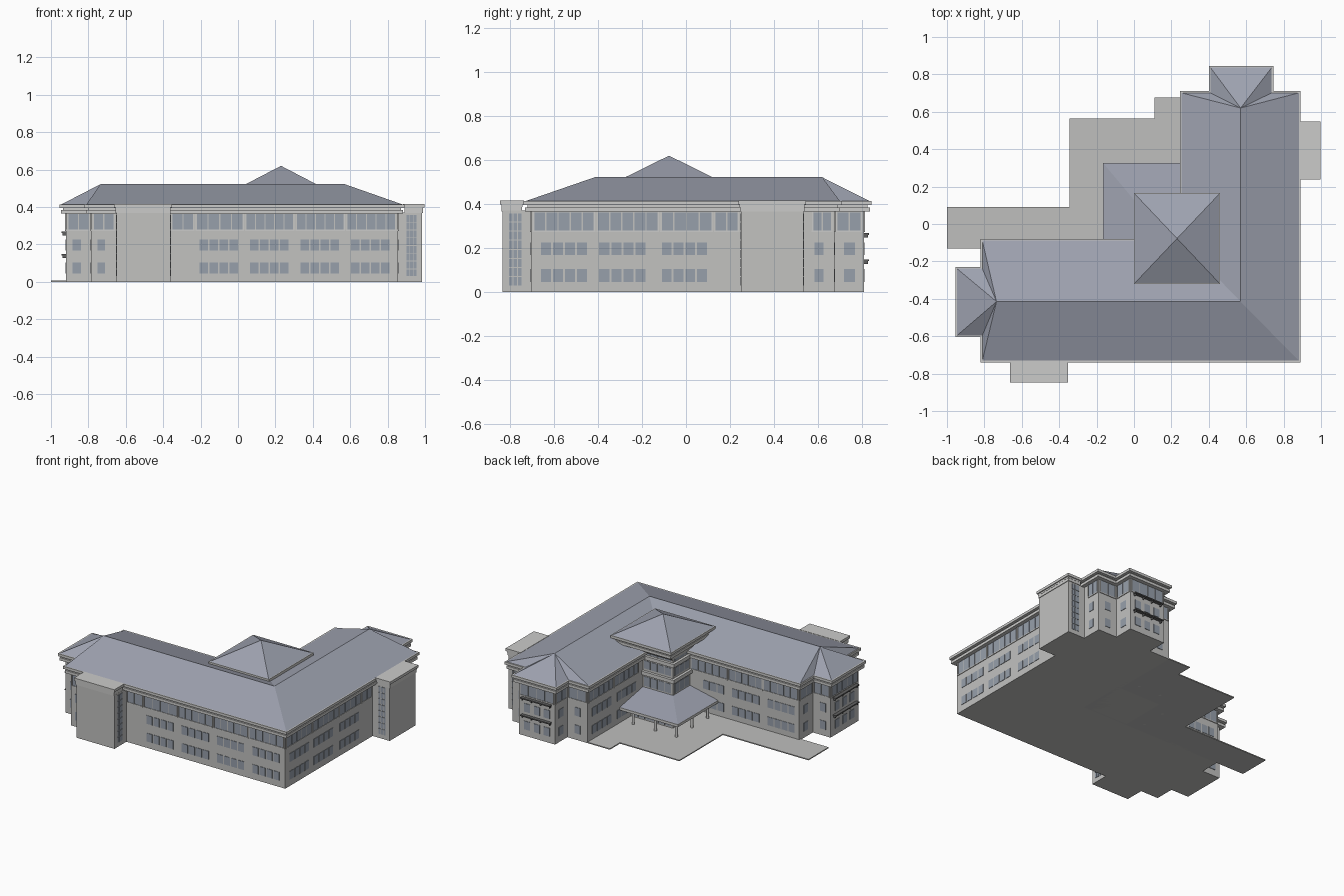
import bpy, bmesh

if "Cube" in bpy.data.objects:
    bpy.data.objects.remove(bpy.data.objects["Cube"])


def material(name, rgb):
    m = bpy.data.materials.new(name)
    m.use_nodes = True
    m.diffuse_color = (*rgb, 1)
    m.node_tree.nodes["Principled BSDF"].inputs["Base Color"].default_value = (*rgb, 1)
    return m


WALL = material("wall grey", (.54, .54, .53))
TRIM = material("trim light grey", (.6, .6, .59))
ROOF = material("roof slate blue", (.34, .36, .43))
GLASS = material("window blue grey", (.31, .35, .41))
PAVING = material("paving grey", (.52, .52, .51))
DARK = material("sunshade dark grey", (.12, .12, .12))


def finish(name, bm, mat):
    bmesh.ops.recalc_face_normals(bm, faces=bm.faces)
    me = bpy.data.meshes.new(name)
    bm.to_mesh(me)
    bm.free()
    me.materials.append(mat)
    ob = bpy.data.objects.new(name, me)
    bpy.context.collection.objects.link(ob)
    return ob


def offset(poly, d):
    """Grow a right-angled counter-clockwise outline by d."""
    out = []
    for i, (x, y) in enumerate(poly):
        px, py = poly[i - 1]
        nx, ny = poly[(i + 1) % len(poly)]
        sign = lambda v: (v > 1e-6) - (v < -1e-6)
        ax, ay = sign(x - px), sign(y - py)
        bx, by = sign(nx - x), sign(ny - y)
        out.append((x + d * (ay + by), y - d * (ax + bx)))
    return out


def rect(x0, x1, y0, y1):
    return [(x0, y0), (x1, y0), (x1, y1), (x0, y1)]


def add_prism(bm, low, z0, z1, high=None):
    a = [bm.verts.new((*p, z0)) for p in low]
    b = [bm.verts.new((*p, z1)) for p in (high or low)]
    bm.faces.new(a[::-1])
    bm.faces.new(b)
    for i in range(len(a)):
        j = (i + 1) % len(a)
        bm.faces.new((a[i], a[j], b[j], b[i]))


def prism(name, low, z0, z1, mat, high=None):
    bm = bmesh.new()
    add_prism(bm, low, z0, z1, high)
    return finish(name, bm, mat)


def fascia(name, outline, z, reach):
    """Two projecting bands with a recessed joint between them."""
    bm = bmesh.new()
    add_prism(bm, offset(outline, reach - .008), z, z + .019)
    add_prism(bm, offset(outline, reach * .45), z + .019, z + .03)
    add_prism(bm, offset(outline, reach), z + .03, z + .048)
    finish(name, bm, TRIM)


# Main L-shaped block with its two end bays
body = [(-.785, -.705), (.855, -.705), (.855, .675), (.71, .675), (.71, .81),
        (.435, .81), (.435, .675), (.28, .675), (.28, -.115), (-.785, -.115),
        (-.785, -.265), (-.92, -.265), (-.92, -.57), (-.785, -.57)]
prism("main_walls", body, 0, .37, WALL)
fascia("main_fascia", body, .365, .035)

# Hipped roof: long slopes plus a fan of faces over each end bay
bm = bmesh.new()
e = [bm.verts.new((*p, .413)) for p in offset(body, .026)]
west, corner, north = [bm.verts.new((x, y, .522)) for x, y in
                       ((-.735, -.415), (.57, -.415), (.57, .62))]
for f in ((e[0], e[1], corner, west), (e[1], e[2], north, corner),
          (e[7], e[8], corner, north), (e[8], e[9], west, corner)):
    bm.faces.new(f)
for i in range(2, 7):
    bm.faces.new((e[i], e[i + 1], north))
for i in range(9, 14):
    bm.faces.new((e[i], e[(i + 1) % 14], west))
finish("main_roof", bm, ROOF)

# Stair towers
for name, r, cap in (("south_stair", (-.65, -.36, -.835, -.69), (-.65, -.365, -.835, -.75)),
                     ("east_stair", (.84, .985, .25, .535), (.895, .985, .25, .535))):
    prism(name + "_walls", rect(*r), 0, .37, WALL)
    fascia(name + "_fascia", rect(*cap), .367, .012)

# Corner tower with pyramid roof
shaft = rect(.05, .41, -.225, .07)
prism("corner_tower", shaft, 0, .47, WALL)
eave = rect(.025, .435, -.295, .14)
prism("corner_tower_soffit", shaft, .4, .456, WALL, eave)
fascia("corner_tower_fascia", eave, .455, .026)
bm = bmesh.new()
ring = [bm.verts.new((*p, .503)) for p in offset(eave, .02)]
apex = bm.verts.new((.23, -.0775, .62))
for i in range(4):
    bm.faces.new((ring[i], ring[(i + 1) % 4], apex))
finish("corner_tower_roof", bm, ROOF)
for i, z in enumerate((.13, .25, .36)):
    prism(f"corner_tower_ledge_{i}", offset(shaft, .018), z, z + .025, TRIM)

# Entrance hall, canopy and columns
hall = rect(-.04, .28, -.12, .2)
prism("entrance_hall", hall, 0, .1, WALL)
canopy = rect(-.155, .28, -.115, .315)
prism("canopy_edge", offset(canopy, .01), .095, .113, TRIM)
bm = bmesh.new()
c = [bm.verts.new(v) for v in ((-.163, -.115, .114), (-.163, .323, .114), (.28, .323, .114),
                               (.28, .07, .16), (.05, .07, .16), (.05, -.115, .16))]
bm.faces.new((c[0], c[5], c[4], c[1]))
bm.faces.new((c[1], c[4], c[3], c[2]))
finish("canopy_roof", bm, ROOF)
for i, (x, y) in enumerate(((-.13, .29), (.03, .29), (.2, .29), (-.13, .12), (-.13, -.05))):
    bpy.ops.mesh.primitive_cylinder_add(vertices=12, radius=.009, depth=.1, location=(x, y, .05))
    bpy.context.object.name = f"canopy_column_{i}"
    bpy.context.object.data.materials.append(TRIM)

# Paved forecourt
prism("forecourt", [(-1, -.13), (-.5, -.13), (.3, -.13), (.3, .675), (.11, .675), (.11, .565),
                    (-.345, .565), (-.345, .09), (-1, .09)], 0, .007, PAVING)

# Glazing: plates lying on the walls
glass, frames = bmesh.new(), bmesh.new()


def plate(bm, axis, at, a0, a1, z0, z1, d=.003):
    r = (at - d, at + d, a0, a1) if axis == "x" else (a0, a1, at - d, at + d)
    add_prism(bm, rect(*r), z0, z1)


def panes(axis, at, a0, a1, z0, z1, count, gap):
    w = (a1 - a0 + gap) / count
    for i in range(count):
        s = a0 + i * w
        plate(glass, axis, at, s, s + w - gap, z0, z1)


def strip(axis, at, a0, a1):
    """Top-storey ribbon window with sill and end piers."""
    panes(axis, at, a0, a1, .28, .362, max(2, round((a1 - a0) / .055)), .006)
    plate(frames, axis, at, a0 - .008, a1 + .008, .272, .279, .0045)
    for p in (a0 - .006, a1 + .002):
        plate(frames, axis, at, p, p + .004, .279, .365, .0045)


def lower(axis, at, a0, a1):
    """Windows of the two lower storeys."""
    for z in (.045, .167):
        panes(axis, at, a0, a1, z, z + .058, max(1, round((a1 - a0) / .052)), .009)


facades = [
    ("y", -.705, [(-.77, -.665), (-.35, -.24), (-.22, .025), (.045, .295), (.315, .565), (.585, .84)],
     [(-.75, -.71), (-.205, 0), (.065, .27), (.335, .54), (.605, .81)]),
    ("x", .855, [(-.69, -.42), (-.4, -.13), (-.11, .115), (.135, .235), (.58, .66)],
     [(-.66, -.45), (-.395, -.185), (-.11, .095), (.585, .625)]),
    ("y", -.115, [(-.77, -.52), (-.5, -.25), (-.23, .035)],
     [(-.75, -.545), (-.48, -.275), (-.21, -.05)]),
    ("x", .28, [(.4, .66), (.13, .38)], [(.42, .625), (.15, .355)]),
    ("x", -.785, [(-.69, -.585), (-.25, -.13)], [(-.66, -.615), (-.21, -.165)]),
    ("y", .675, [(.295, .42), (.725, .84)], [(.335, .38), (.76, .805)]),
    ("x", -.92, [(-.555, -.28)], [(-.52, -.475), (-.44, -.395), (-.36, -.315)]),
    ("y", .81, [(.45, .695)], [(.475, .52), (.55, .595), (.625, .67)]),
]
for at in (-.57, -.265):
    facades.append(("y", at, [(-.905, -.8)], [(-.885, -.84)]))
for at in (.71, .435):
    facades.append(("x", at, [(.69, .795)], [(.72, .77)]))
for axis, at, tops, lows in facades:
    for a0, a1 in tops:
        strip(axis, at, a0, a1)
    for a0, a1 in lows:
        lower(axis, at, a0, a1)

# Tall stair windows on both flanks of each stair tower
for axis, sides, a0, a1 in (("x", (-.65, -.36), -.805, -.75), ("y", (.25, .535), .9, .955)):
    for at in sides:
        for row in range(8):
            z = .03 + row * .0415
            panes(axis, at, a0, a1, z, z + .037, 3, .004)

# Corner tower and entrance glazing
for z0, z1 in ((.17, .235), (.29, .345), (.392, .42)):
    panes("x", .05, -.1, .055, z0, z1, 3, .006)
    panes("y", .07, .065, .27, z0, z1, 4, .006)
panes("x", -.04, -.1, .19, .015, .085, 6, .006)
panes("y", .2, -.03, .27, .015, .085, 6, .006)
finish("window_glass", glass, GLASS)
finish("window_sills_and_piers", frames, TRIM)

# Sunshades with brackets on the end bays
shades = bmesh.new()
for z in (.14, .26):
    add_prism(shades, rect(-.944, -.92, -.545, -.29), z, z + .008)
    add_prism(shades, rect(.46, .685, .81, .834), z, z + .008)
    for i in range(4):
        y, x = -.54 + i * .08, .465 + i * .07
        add_prism(shades, rect(-.938, -.92, y, y + .005), z - .012, z)
        add_prism(shades, rect(x, x + .005, .81, .828), z - .012, z)
finish("sunshades", shades, DARK)
